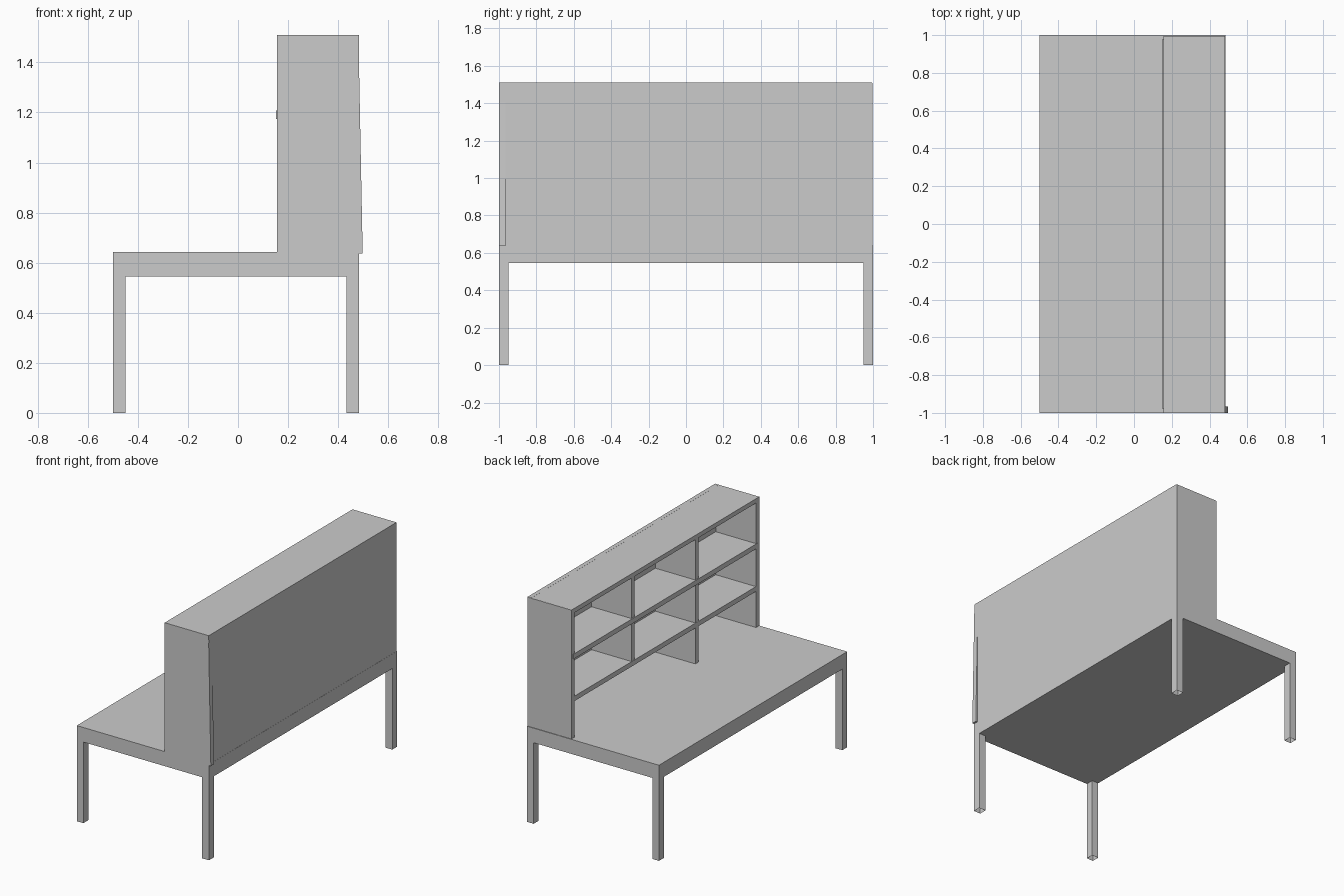
import bpy, bmesh

if "Cube" in bpy.data.objects:
    bpy.data.objects.remove(bpy.data.objects["Cube"])


def prism(name, profile, y0, y1, skip_bottom=False):
    """Extrude an (x, z) profile along y."""
    bm = bmesh.new()
    a = [bm.verts.new((x, y0, z)) for x, z in profile]
    b = [bm.verts.new((x, y1, z)) for x, z in profile]
    bm.faces.new(a)
    bm.faces.new(b[::-1])
    n = len(a)
    for i in range(n):
        j = (i + 1) % n
        bm.faces.new((a[i], b[i], b[j], a[j]))
    bmesh.ops.recalc_face_normals(bm, faces=bm.faces[:])
    if skip_bottom:
        low = [f for f in bm.faces if f.normal.z < -0.9]
        bmesh.ops.delete(bm, geom=low, context='FACES_ONLY')
    mesh = bpy.data.meshes.new(name)
    bm.to_mesh(mesh)
    bm.free()
    obj = bpy.data.objects.new(name, mesh)
    bpy.context.collection.objects.link(obj)
    return obj


def box(name, x, y, z, skip_bottom=False):
    profile = [(x[0], z[0]), (x[1], z[0]), (x[1], z[1]), (x[0], z[1])]
    return prism(name, profile, y[0], y[1], skip_bottom)


LEFT, BACK, TOP, DESK = -0.499, 0.484, 1.51, 0.643
FRONT = 0.155          # open face of the shelf unit
INNER = 0.455          # inside of the back board

# Desk slab and four open-ended legs
box("desk_top", (LEFT, BACK), (-1, 1), (0.545, DESK))
for lx, xs in (("front", (LEFT, -0.45)), ("rear", (0.433, BACK))):
    for ly, ys in (("near", (-1, -0.948)), ("far", (0.948, 1))):
        box(f"{lx}_leg_{ly}", xs, ys, (0, 0.545), True)

# Shelf unit: back board, top, side panels (one slightly splayed)
box("back_board", (INNER, BACK - 0.001), (-0.999, 0.994), (DESK, TOP))
box("shelf_top", (FRONT, BACK - 0.002), (-1, 0.994), (1.48, TOP - 0.0005))
prism("near_side_panel",
      [(FRONT, 0.637), (0.498, 0.637), (0.481, TOP - 0.001), (FRONT, TOP - 0.001)],
      -1, -0.966)
box("far_side_panel", (FRONT, BACK - 0.003), (0.965, 0.996), (0.637, TOP - 0.001))

# Horizontal shelves
box("lower_shelf", (FRONT + 0.001, INNER), (-0.98, 0.98), (0.885, 0.918))
box("middle_shelf", (FRONT - 0.003, INNER), (-0.98, 0.98), (1.174, 1.207))

# Vertical dividers: one stops at the lower shelf, one reaches the desk
box("short_divider", (FRONT + 0.002, INNER), (0.322, 0.354), (0.91, 1.485))
box("tall_divider", (FRONT + 0.002, INNER), (-0.356, -0.324), (DESK, 1.485))
